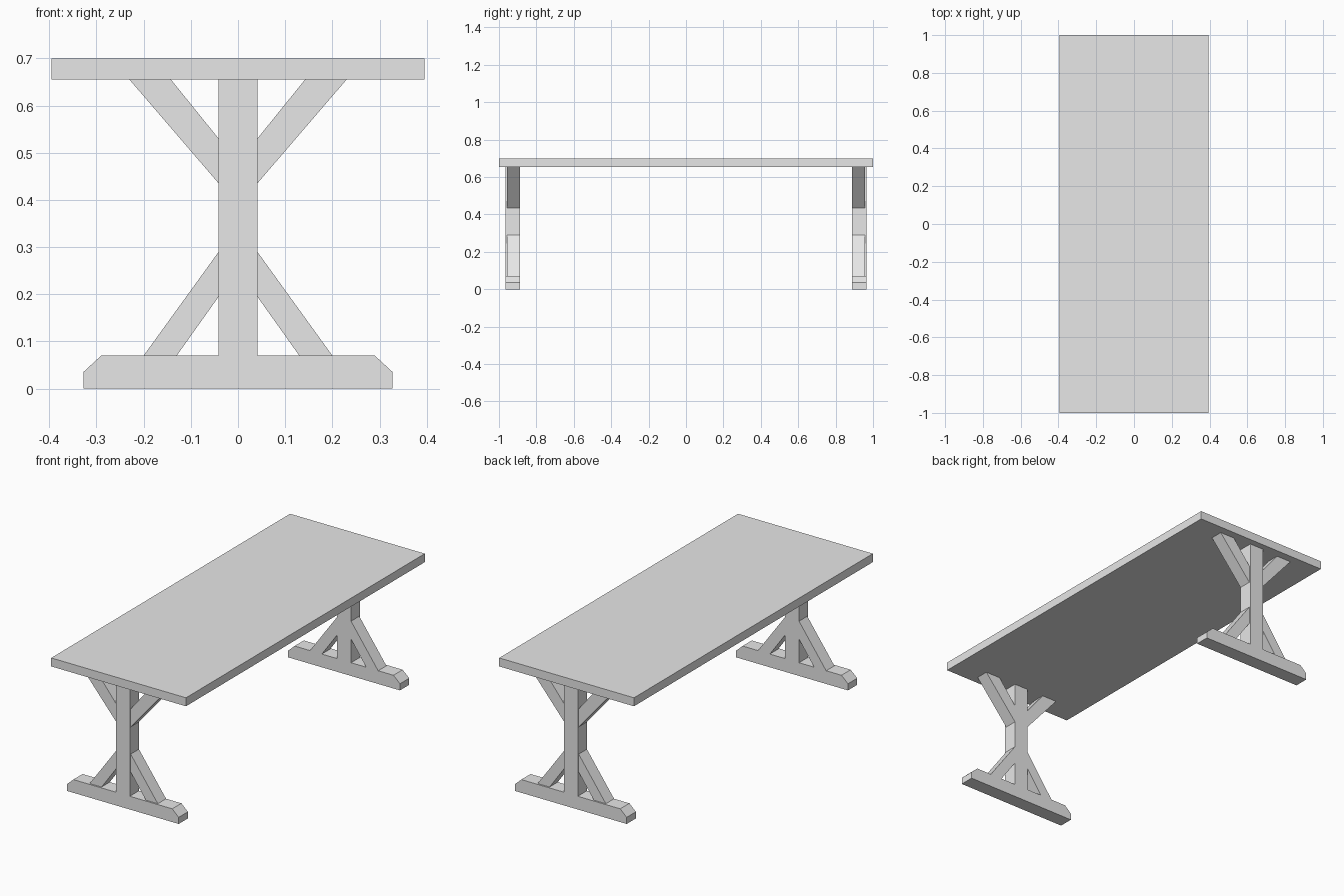
import bpy
import bmesh

cube = bpy.data.objects.get("Cube")
if cube:
    bpy.data.objects.remove(cube, do_unlink=True)

# Single plain grey finish
grey = bpy.data.materials.new("plain_grey")
grey.use_nodes = True
colour = (0.8, 0.8, 0.8, 1)
grey.diffuse_color = colour
grey.node_tree.nodes["Principled BSDF"].inputs["Base Color"].default_value = colour


def slab(name, outline, y0, y1):
    """Extrude an x-z outline from y0 to y1."""
    bm = bmesh.new()
    face = bm.faces.new([bm.verts.new((x, y0, z)) for x, z in outline])
    grown = bmesh.ops.extrude_face_region(bm, geom=[face])["geom"]
    verts = [v for v in grown if isinstance(v, bmesh.types.BMVert)]
    bmesh.ops.translate(bm, verts=verts, vec=(0, y1 - y0, 0))
    bmesh.ops.recalc_face_normals(bm, faces=bm.faces)
    mesh = bpy.data.meshes.new(name)
    bm.to_mesh(mesh)
    bm.free()
    mesh.materials.append(grey)
    obj = bpy.data.objects.new(name, mesh)
    bpy.context.collection.objects.link(obj)
    return obj


def rect(half, z0, z1):
    return [(-half, z0), (half, z0), (half, z1), (-half, z1)]


TOP_Z, FOOT_Z, POST = 0.655, 0.07, 0.041
INNER, OUTER, BRACE_OUTER = 0.888, 0.965, 0.957

# Table top
slab("table_top", rect(0.395, TOP_Z, 0.7), -1, 1)

# Profiles of the trestle parts; braces run into the post
foot = [(-0.328, 0), (0.328, 0), (0.328, 0.035), (0.29, FOOT_Z),
        (-0.29, FOOT_Z), (-0.328, 0.035)]
upper = [(POST, 0.435), (0.23, TOP_Z), (0.142, TOP_Z), (POST, 0.53)]
lower = [(POST, 0.195), (0.13, FOOT_Z), (0.2, FOOT_Z), (POST, 0.29)]

# Two trestles, front and back, each with four braces
for end, s in (("front", -1), ("back", 1)):
    slab(end + "_foot", foot, s * INNER, s * OUTER)
    slab(end + "_post", rect(POST, FOOT_Z, TOP_Z), s * INNER, s * OUTER)
    for side, m in (("left", 1), ("right", -1)):
        for level, shape in (("upper", upper), ("lower", lower)):
            slab(f"{end}_{side}_{level}_brace", [(m * x, z) for x, z in shape],
                 s * INNER, s * BRACE_OUTER)
